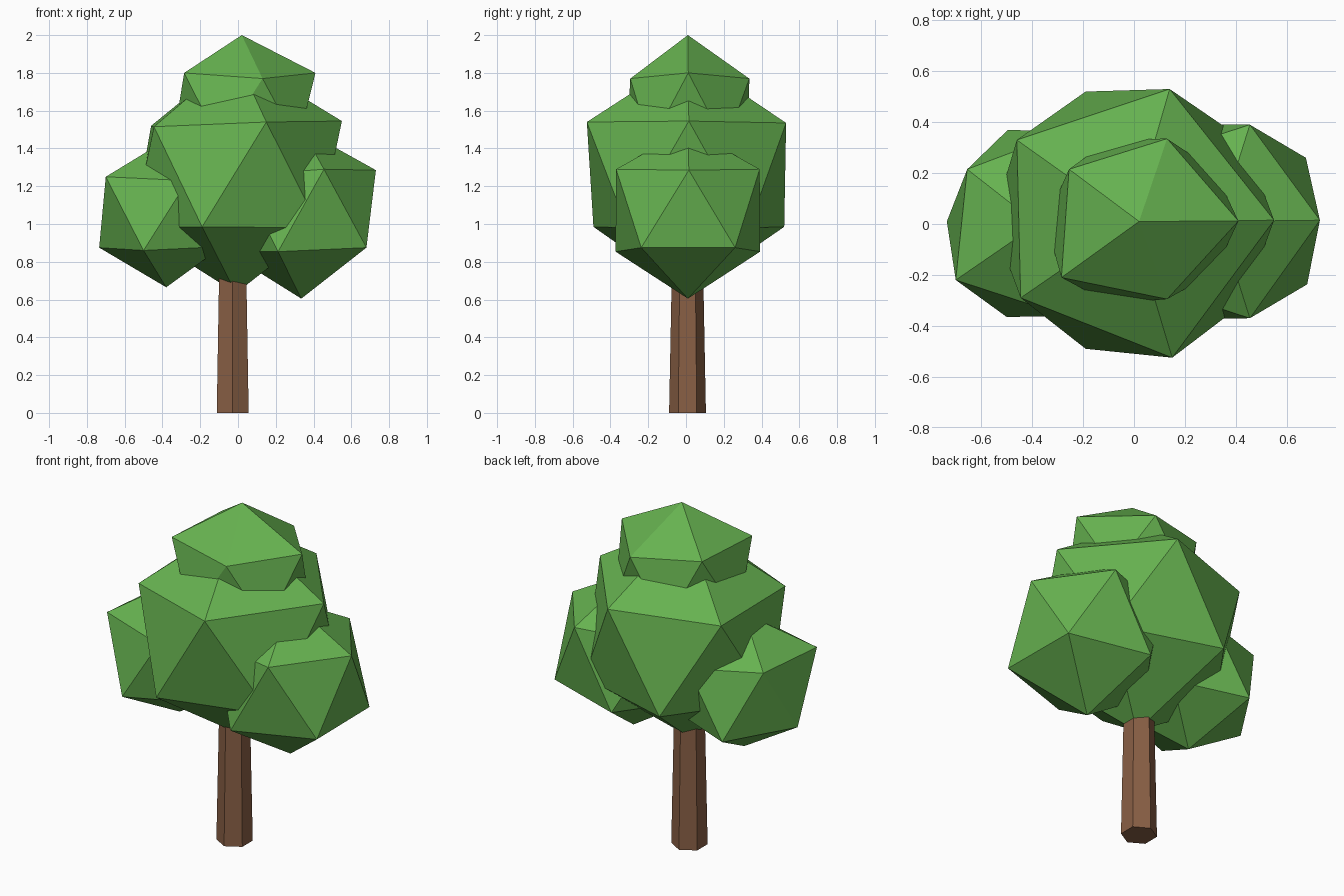
import bpy, bmesh, math
from mathutils import Vector

if "Cube" in bpy.data.objects:
    bpy.data.objects.remove(bpy.data.objects["Cube"])


def material(name, rgb):
    m = bpy.data.materials.new(name)
    m.diffuse_color = (*rgb, 1)
    m.use_nodes = True
    m.node_tree.nodes["Principled BSDF"].inputs["Base Color"].default_value = m.diffuse_color
    return m


leaf_green = material("leaf green", (0.133, 0.445, 0.080))
bark_brown = material("bark brown", (0.250, 0.116, 0.059))


def finish(name, bm, mat):
    mesh = bpy.data.meshes.new(name)
    bm.to_mesh(mesh)
    bm.free()
    mesh.materials.append(mat)
    obj = bpy.data.objects.new(name, mesh)
    bpy.context.collection.objects.link(obj)
    return obj


def leaf_clump(name, centre, radii, corners=()):
    """Twenty-sided clump; the corner nearest to each given point is pulled onto it."""
    bm = bmesh.new()
    bmesh.ops.create_icosphere(bm, subdivisions=1, radius=1)
    for v in bm.verts:
        v.co = Vector(c + r * p for c, r, p in zip(centre, radii, v.co))
    for target in map(Vector, corners):
        min(bm.verts, key=lambda v: (v.co - target).length).co = target
    return finish(name, bm, leaf_green)


# Tapered six-sided trunk, reaching up into the leaves
bm = bmesh.new()
bmesh.ops.create_cone(bm, cap_ends=True, segments=6,
                      radius1=0.0975, radius2=0.08, depth=0.9)
for v in bm.verts:
    v.co += Vector((-0.028, 0.008, 0.45))
finish("trunk", bm, bark_brown)

# Large middle clump
leaf_clump("middle_leaves", (-0.01, 0.01, 1.26), (0.61, 0.61, 0.626), [
    (0.55, 0.015, 1.545), (0.14, 0.53, 1.535), (-0.46, 0.33, 1.52),
    (-0.445, -0.29, 1.515), (0.15, -0.525, 1.54),
    (-0.19, -0.49, 0.985), (-0.19, 0.52, 0.985)])

# Crown clump
leaf_clump("top_leaves", (0.02, 0.01, 1.60), (0.41, 0.38, 0.40), [
    (0.41, 0.012, 1.80), (0.13, 0.335, 1.77), (-0.255, 0.215, 1.80),
    (-0.285, -0.21, 1.80), (0.13, -0.295, 1.77)])

# Side clumps
leaf_clump("left_leaves", (-0.38, 0.0, 1.055), (0.41, 0.425, 0.39), [
    (-0.655, 0.215, 1.25), (-0.70, -0.22, 1.25), (-0.735, 0.01, 0.875),
    (-0.50, -0.365, 0.86), (-0.495, 0.37, 0.86)])
leaf_clump("right_leaves", (0.335, 0.01, 1.055), (0.445, 0.45, 0.45), [
    (0.73, 0.015, 1.285), (0.455, 0.39, 1.29), (0.455, -0.37, 1.29),
    (0.675, 0.26, 0.875), (0.68, -0.237, 0.875)])
